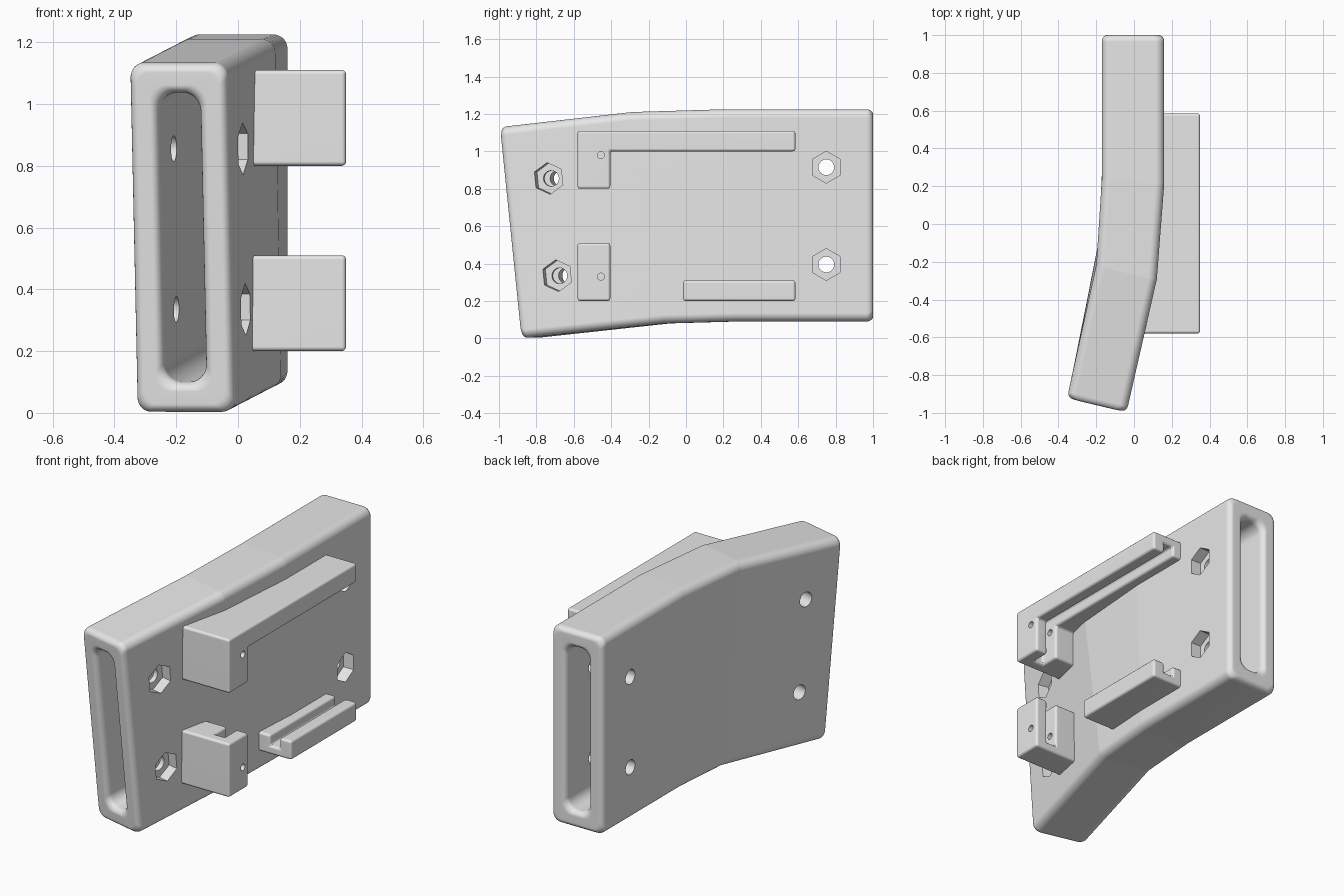
import bpy, bmesh, math
from mathutils import Vector, Matrix

cube = bpy.data.objects.get("Cube")
if cube:
    bpy.data.objects.remove(cube)

grey = bpy.data.materials.new("light grey")
grey.use_nodes = True
grey.diffuse_color = (0.8, 0.8, 0.8, 1)
grey.node_tree.nodes["Principled BSDF"].inputs["Base Color"].default_value = (0.8, 0.8, 0.8, 1)


def make(name, bm):
    bmesh.ops.recalc_face_normals(bm, faces=bm.faces)
    mesh = bpy.data.meshes.new(name)
    bm.to_mesh(mesh)
    bm.free()
    mesh.materials.append(grey)
    ob = bpy.data.objects.new(name, mesh)
    bpy.context.collection.objects.link(ob)
    return ob


def bevel(ob, width, segments):
    m = ob.modifiers.new("round", 'BEVEL')
    m.width, m.segments = width, segments
    m.limit_method, m.angle_limit = 'ANGLE', math.radians(40)
    m.use_clamp_overlap = False


def cut(ob, cutter):
    m = ob.modifiers.new("cut", 'BOOLEAN')
    m.operation, m.solver, m.object = 'DIFFERENCE', 'EXACT', cutter
    cutter.hide_render = True


def finish(ob):
    bpy.ops.object.select_all(action='DESELECT')
    bpy.context.view_layer.objects.active = ob
    ob.select_set(True)
    for m in list(ob.modifiers):
        bpy.ops.object.modifier_apply(modifier=m.name)
    bpy.ops.object.shade_smooth_by_angle(angle=math.radians(32))
    m = ob.modifiers.new("even shading", 'WEIGHTED_NORMAL')
    m.keep_sharp = True


def prisms(name, sides, radius, spots, outside, depth):
    """Straight cutters along each spot's axis."""
    bm = bmesh.new()
    for pos, axis, up in spots:
        n = Vector(axis).normalized()
        x = Vector(up).cross(n).normalized()
        y = n.cross(x)
        c = Vector(pos) + n * (outside - depth) / 2
        mat = Matrix((x, y, n)).transposed().to_4x4()
        bmesh.ops.create_cone(bm, cap_ends=True, segments=sides, radius1=radius, radius2=radius,
                              depth=outside + depth, matrix=Matrix.Translation(c) @ mat)
    return make(name, bm)


# Body: bent rectangular tube; each section is right/left top, right/left bottom
W, H = 0.325, 1.135
SECTIONS = [
    ((0.16, 1, 1.225), (-0.17, 1, 1.225), (0.16, 1, 0.09), (-0.17, 1, 0.09)),
    ((0.16, 0.21, 1.225), (-0.17, 0.24, 1.225), (0.16, 0.25, 0.09), (-0.17, 0.27, 0.09)),
    ((0.12, -0.3, 1.21), (-0.2, -0.22, 1.21), (0.14, -0.12, 0.08), (-0.185, -0.08, 0.08)),
    ((-0.04, -1, 1.13), (-0.355, -0.925, 1.13), (-0.015, -0.885, 0), (-0.33, -0.81, 0)),
]


def ring(bm, section, mu, mv, r, steps=8):
    rt, lt, rb, lb = map(Vector, section)
    verts = []
    corners = ((W - mu - r, H - mv - r), (mu + r, H - mv - r), (mu + r, mv + r), (W - mu - r, mv + r))
    for k, (cu, cv) in enumerate(corners):
        for i in range(steps + 1):
            a = math.pi / 2 * (k + i / steps)
            u, v = (cu + r * math.cos(a)) / W, (cv + r * math.sin(a)) / H
            verts.append(bm.verts.new(lb.lerp(rb, u).lerp(lt.lerp(rt, u), v)))
    return verts


def bridge(bm, a, b):
    for i in range(len(a)):
        j = (i + 1) % len(a)
        bm.faces.new((a[i], a[j], b[j], b[i]))


bm = bmesh.new()
outer = [ring(bm, s, 0, 0, 0.045) for s in SECTIONS]
inner = [ring(bm, s, 0.093, 0.097, 0.06) for s in SECTIONS]
for rings in (outer, inner):
    for a, b in zip(rings, rings[1:]):
        bridge(bm, a, b)
for end in (0, -1):
    bridge(bm, outer[end], inner[end])
# crisp fold lines at the bends
for rings in (outer, inner):
    for loop in rings[1:3]:
        for i, v in enumerate(loop):
            bm.edges.get((v, loop[i - 1])).smooth = False
body = make("bent_body", bm)
bevel(body, 0.035, 6)

# Four bolt holes with hexagonal nut pockets
lean, roll = (0.976, -0.215, 0), (-0.02, -0.1, 1)
bolts = [((0.16, 0.75, z), (1, 0, 0), (0, 0, 1)) for z in (0.915, 0.395)]
bolts += [((0.018, -0.735, 0.855), lean, roll), ((0.028, -0.69, 0.335), lean, roll)]
pockets = prisms("nut_pocket_cutter", 6, 0.085, bolts, 0.06, 0.065)
bores = prisms("bolt_bore_cutter", 32, 0.042, bolts, 0.1, 0.45)
cut(body, pockets)
cut(body, bores)
finish(body)

# Brackets: side outlines pushed out from the body wall
ROOT = {-0.58: 0.02, -0.405: 0.06, -0.015: 0.11, 0.585: 0.13}
LEG0, LEG1, BAR, END = ROOT


def bracket(name, outline):
    bm = bmesh.new()
    a = [bm.verts.new((ROOT[y], y, z)) for y, z in outline]
    b = [bm.verts.new((0.35, y, z)) for y, z in outline]
    bridge(bm, a, b)
    bm.faces.new(a)
    bm.faces.new(b)
    return make(name, bm)


def block(name, y0, y1, z0, z1):
    return bracket(name, [(y0, z0), (y1, z0), (y1, z1), (y0, z1)])


brackets = [
    bracket("upper_rail_and_leg", [(LEG0, 0.8), (LEG1, 0.8), (LEG1, 1.0),
                                   (END, 1.0), (END, 1.11), (LEG0, 1.11)]),
    block("lower_leg", LEG0, LEG1, 0.2, 0.51),
    block("lower_rail", BAR, END, 0.2, 0.31),
]

# Panel groove shared by all brackets, and pin holes in the legs
bm = bmesh.new()
bmesh.ops.create_cube(bm, size=1, matrix=Matrix.Translation((0.245, 0.15, 0.655))
                      @ Matrix.Diagonal((0.06, 1.33, 0.81, 1)))
groove = make("panel_groove_cutter", bm)
pins = prisms("pin_hole_cutter", 16, 0.019,
              [((0.35, -0.455, z), (1, 0, 0), (0, 0, 1)) for z in (0.98, 0.33)], 0.05, 0.19)
for ob in brackets:
    cut(ob, groove)
    bevel(ob, 0.014, 3)
    if "leg" in ob.name:
        cut(ob, pins)
    finish(ob)

for helper in (pockets, bores, groove, pins):
    bpy.data.objects.remove(helper)
